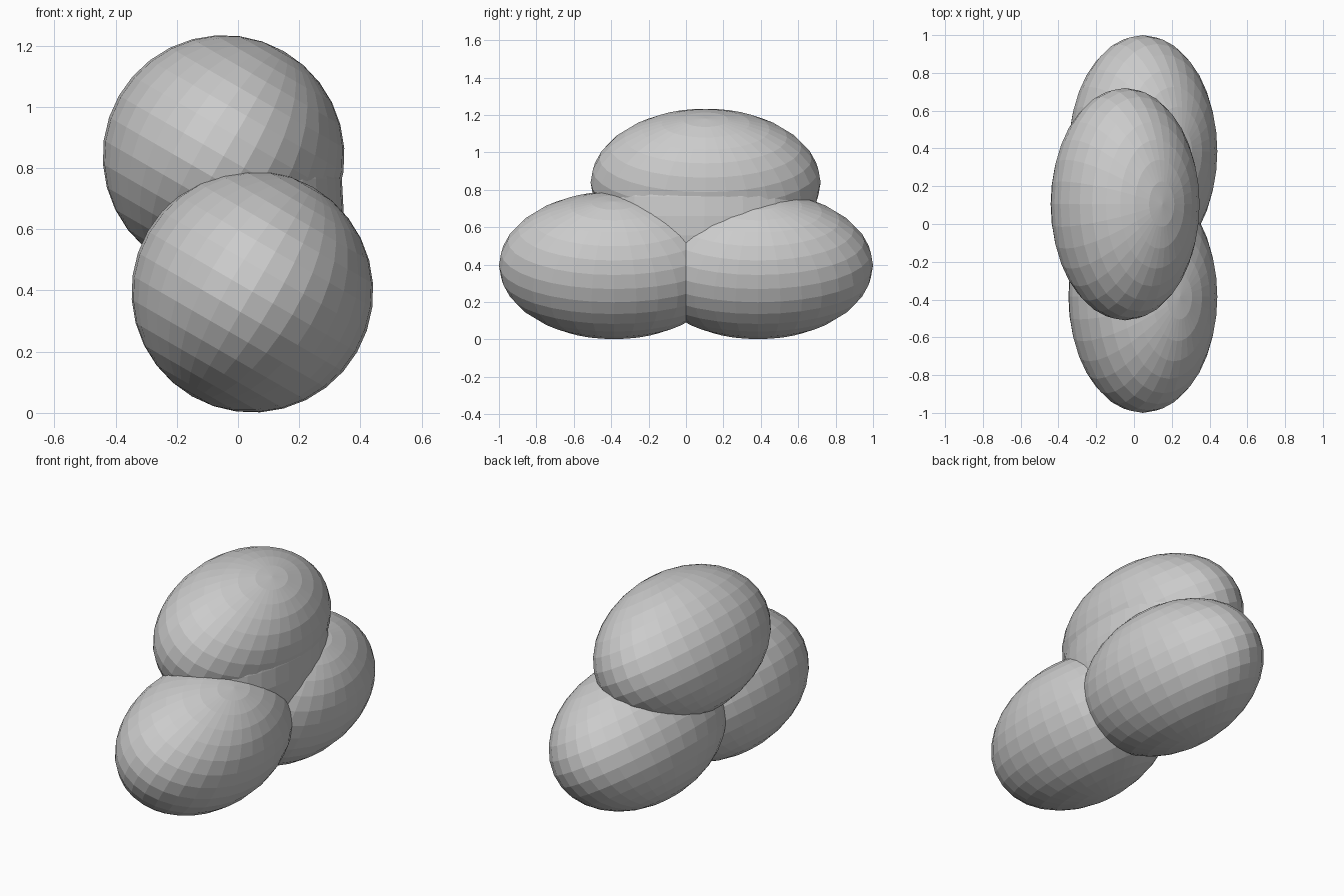
import bpy
from math import radians

if "Cube" in bpy.data.objects:
    bpy.data.objects.remove(bpy.data.objects["Cube"])


def egg(name, centre, radii, tilt=30):
    """Flat-faced ellipsoid, its pole tilted towards +x."""
    bpy.ops.mesh.primitive_uv_sphere_add(segments=32, ring_count=16, radius=1, location=centre)
    ob = bpy.context.object
    ob.name = name
    ob.scale = radii
    ob.rotation_euler[1] = radians(tilt)
    return ob


LOBE = (0.395, 0.615, 0.395)

# Two lower lobes side by side
for side, label in ((-1, "front"), (1, "back")):
    egg("lower_lobe_" + label, (0.047, side * 0.385, 0.396), LOBE)

# Lobe resting on top of them
egg("upper_lobe", (-0.047, 0.105, 0.839), LOBE)

# Inner core, showing only between the lobes on the right side
egg("inner_core", (0.05, 0.10, 0.66), (0.295, 0.54, 0.53), tilt=0)
